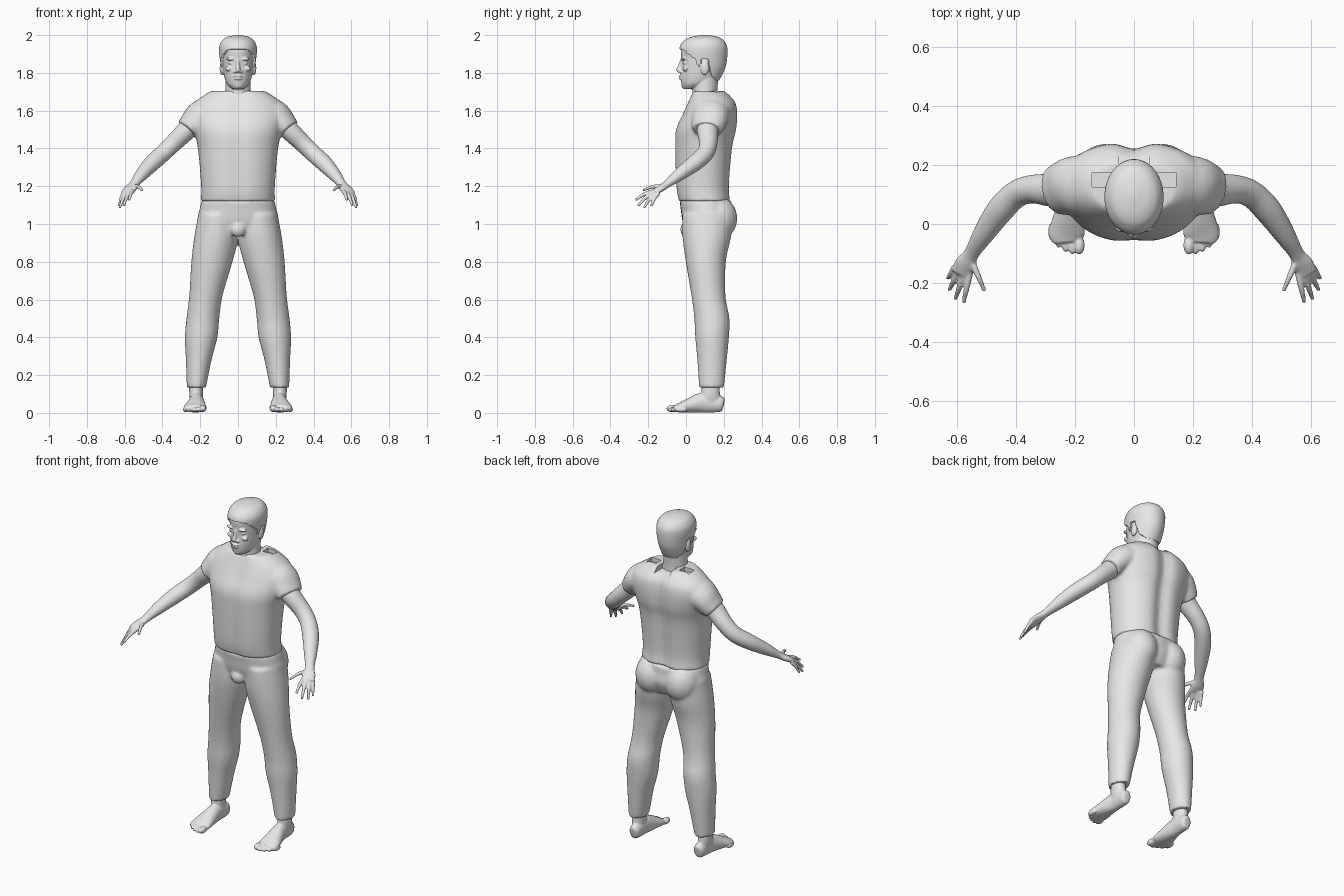
import bpy
import bmesh
import math
from mathutils import Vector, Matrix

default_cube = bpy.data.objects.get("Cube")
if default_cube:
    bpy.data.objects.remove(default_cube, do_unlink=True)

GREY = (0.8, 0.8, 0.8, 1)
grey = bpy.data.materials.new("plain grey")
grey.diffuse_color = GREY
grey.use_nodes = True
for node in grey.node_tree.nodes:
    if node.type == "BSDF_PRINCIPLED":
        node.inputs["Base Color"].default_value = GREY


def spline(keys, steps):
    """Smooth interpolation through a list of section keys."""
    samples = []
    for i in range(len(keys) - 1):
        before = keys[max(i - 1, 0)]
        start, end = keys[i], keys[i + 1]
        after = keys[min(i + 2, len(keys) - 1)]
        for k in range(steps):
            t = k / steps
            samples.append([
                b + t * ((c - a) + t * ((2 * a - 5 * b + 4 * c - d) + t * (3 * (b - c) + d - a))) / 2
                for a, b, c, d in zip(before, start, end, after)])
    samples.append(list(keys[-1]))
    return samples


def loft(bm, keys, flat=True, power=1.0, sides=32, steps=5):
    """Skin oval sections (x, y, z, half width, half depth)."""
    samples = spline(keys, steps)
    centres = [Vector(s[:3]) for s in samples]
    rings = []
    for i, (x, y, z, width, depth) in enumerate(samples):
        across, up = Vector((1, 0, 0)), Vector((0, 1, 0))
        if not flat:
            tangent = centres[min(i + 1, len(centres) - 1)] - centres[max(i - 1, 0)]
            across = tangent.cross(Vector((0, 0, 1))).normalized()
            up = across.cross(tangent).normalized()
        ring = []
        for j in range(sides):
            angle = math.tau * j / sides
            c, s = math.cos(angle), math.sin(angle)
            u = math.copysign(abs(c) ** power, c) * width
            v = math.copysign(abs(s) ** power, s) * depth
            ring.append(bm.verts.new(centres[i] + across * u + up * v))
        rings.append(ring)
    for low, high in zip(rings, rings[1:]):
        for j in range(sides):
            k = (j + 1) % sides
            bm.faces.new((low[j], low[k], high[k], high[j]))
    bm.faces.new(rings[0])
    bm.faces.new(rings[-1])


def ball(bm, centre, size):
    matrix = Matrix.Translation(centre) @ Matrix.Diagonal((*size, 1))
    bmesh.ops.create_uvsphere(bm, u_segments=20, v_segments=12, radius=1, matrix=matrix)


def make_object(name, bm):
    bmesh.ops.recalc_face_normals(bm, faces=bm.faces[:])
    mesh = bpy.data.meshes.new(name)
    bm.to_mesh(mesh)
    bm.free()
    obj = bpy.data.objects.new(name, mesh)
    bpy.context.scene.collection.objects.link(obj)
    return obj


def finish(obj):
    """Apply modifiers, colour and shade."""
    graph = bpy.context.evaluated_depsgraph_get()
    mesh = bpy.data.meshes.new_from_object(obj.evaluated_get(graph))
    obj.modifiers.clear()
    obj.data = mesh
    mesh.materials.clear()
    mesh.materials.append(grey)
    bpy.ops.object.select_all(action="DESELECT")
    obj.select_set(True)
    bpy.context.view_layer.objects.active = obj
    bpy.ops.object.shade_smooth_by_angle(angle=math.radians(50))


def blend(obj, voxel, smoothing):
    """Mirror overlapping volumes and melt them into one skin."""
    mirror = obj.modifiers.new("mirror", "MIRROR")
    mirror.use_mirror_merge = False
    remesh = obj.modifiers.new("melt", "REMESH")
    remesh.mode = "VOXEL"
    remesh.voxel_size = voxel
    smooth = obj.modifiers.new("soften", "SMOOTH")
    smooth.iterations = smoothing


# Shirt: torso with short sleeves and a groove down the back
bm = bmesh.new()
loft(bm, [(0, .1, 1.12, .197, .143), (0, .09, 1.2, .195, .146), (0, .095, 1.4, .212, .157),
          (0, .108, 1.5, .235, .165), (0, .128, 1.58, .25, .15), (0, .137, 1.64, .23, .132),
          (0, .13, 1.685, .175, .105), (0, .125, 1.704, .14, .088)], power=.9, sides=64)
for v in bm.verts:
    groove = math.exp(-(v.co.x / .045) ** 2)
    v.co.y += -.025 * groove if v.co.y > .12 else .008 * groove
loft(bm, [(.14, .135, 1.6, .1, .085), (.2, .13, 1.57, .1, .082), (.24, .12, 1.53, .092, .07),
          (.27, .112, 1.498, .08, .06)], flat=False)
shirt = make_object("shirt", bm)
blend(shirt, .009, 4)

# Notches around the back of the collar
bm = bmesh.new()
for centre, size in (((-.11, .15, 1.71), (.065, .05, .06)), ((.11, .15, 1.71), (.065, .05, .06)),
                     ((0, .2, 1.71), (.1, .09, .07))):
    bmesh.ops.create_cube(bm, size=1, matrix=Matrix.Translation(centre) @ Matrix.Diagonal((*size, 1)))
cutter = make_object("collar_cutter", bm)
cutter.hide_render = True
cut = shirt.modifiers.new("collar", "BOOLEAN")
cut.operation = "DIFFERENCE"
cut.object = cutter
finish(shirt)
bpy.data.objects.remove(cutter, do_unlink=True)

# Trousers: legs, hips and seat
bm = bmesh.new()
loft(bm, [(.22, .135, .135, .051, .066), (.208, .138, .28, .068, .078), (.195, .138, .4, .086, .089),
          (.186, .137, .5, .087, .093), (.17, .119, .62, .088, .09), (.138, .105, .8, .109, .106),
          (.115, .11, .93, .117, .128), (.105, .115, 1.05, .105, .135)])
loft(bm, [(0, .11, .95, .16, .11), (0, .115, 1.02, .212, .135), (0, .108, 1.08, .203, .136),
          (0, .103, 1.125, .193, .138)], power=.9)
ball(bm, (.1, .16, 1.03), (.1, .112, .12))
ball(bm, (0, 0, .97), (.04, .03, .04))
trousers = make_object("trousers", bm)
blend(trousers, .009, 4)
finish(trousers)

# Arms and hands with spread fingers
bm = bmesh.new()
loft(bm, [(.22, .12, 1.55, .06, .055), (.28, .115, 1.488, .056, .052), (.345, .118, 1.425, .048, .047),
          (.4, .1, 1.372, .046, .045), (.455, .045, 1.322, .046, .043), (.51, -.035, 1.262, .036, .033),
          (.55, -.1, 1.212, .026, .02), (.57, -.135, 1.188, .036, .018),
          (.585, -.17, 1.168, .037, .013)], flat=False)
fingers = [((.557, -.17, 1.175), (.576, -.262, 1.13)), ((.575, -.17, 1.17), (.604, -.25, 1.1)),
           ((.592, -.16, 1.165), (.624, -.22, 1.09)), ((.605, -.145, 1.165), (.629, -.182, 1.1)),
           ((.55, -.125, 1.2), (.508, -.222, 1.18))]
for root, tip in fingers:
    root, tip = Vector(root), Vector(tip)
    bend = root.lerp(tip, .55) + Vector((0, 0, .008))
    loft(bm, [(*root, .012, .012), (*bend, .01, .01), (*tip, .007, .007)], flat=False, sides=12)
    ball(bm, tip, (.008, .008, .008))
arms = make_object("arms", bm)
blend(arms, .005, 3)
finish(arms)

# Bare feet with toes
bm = bmesh.new()
loft(bm, [(.222, .13, .17, .036, .045), (.222, .13, .1, .036, .05), (.217, .125, .05, .034, .06)])
loft(bm, [(.215, .2, .045, .012, .022), (.215, .185, .047, .031, .042), (.217, .1, .055, .037, .054),
          (.222, .03, .042, .05, .042), (.227, -.03, .028, .061, .026),
          (.225, -.06, .022, .05, .018)], flat=False)
for i, reach in enumerate((-.102, -.102, -.094, -.079, -.056)):
    radius = .013 if i else .019
    ball(bm, (.186 + .023 * i, reach + .03, .004 + radius), (radius, .032, radius))
feet = make_object("feet", bm)
blend(feet, .005, 2)
finish(feet)

# Head, neck and facial features
bm = bmesh.new()
loft(bm, [(0, .1, 1.62, .08, .072), (0, .1, 1.7, .068, .066), (0, .105, 1.82, .066, .07)])
loft(bm, [(0, .025, 1.715, .03, .038), (0, .05, 1.74, .058, .074), (0, .075, 1.78, .073, .104),
          (0, .085, 1.83, .081, .109), (0, .09, 1.87, .085, .115), (0, .093, 1.93, .088, .119),
          (0, .095, 1.97, .07, .09), (0, .095, 1.99, .035, .05)])
loft(bm, [(0, -.018, 1.87, .01, .012), (0, -.028, 1.84, .009, .014), (0, -.036, 1.815, .014, .016),
          (0, -.03, 1.802, .016, .012)], sides=16)
ball(bm, (0, -.028, 1.782), (.024, .011, .006))
ball(bm, (0, -.027, 1.769), (.021, .011, .006))
ball(bm, (0, -.01, 1.733), (.02, .014, .014))
for side in (-1, 1):
    ball(bm, (side * .017, -.026, 1.806), (.009, .012, .008))
    ball(bm, (side * .038, -.014, 1.874), (.026, .014, .008))
    ball(bm, (side * .038, -.004, 1.852), (.015, .013, .008))
    ball(bm, (side * .048, -.002, 1.822), (.02, .016, .014))
    ball(bm, (side * .085, .1, 1.825), (.012, .022, .037))
head = make_object("head", bm)
blend(head, .004, 2)
finish(head)

# Hair cap, trimmed along the hairline and around the ears
HAIRLINE = [(-.06, 1.925), (-.02, 1.92), (.05, 1.865), (.06, 1.83), (.075, 1.83), (.085, 1.868),
            (.115, 1.868), (.13, 1.79), (.16, 1.755), (.25, 1.755)]


def hairline(y):
    for (ya, za), (yb, zb) in zip(HAIRLINE, HAIRLINE[1:]):
        if y <= yb:
            return za + (zb - za) * (y - ya) / (yb - ya)
    return HAIRLINE[-1][1]


bm = bmesh.new()
loft(bm, [(0, .09, 1.735, .072, .07), (0, .09, 1.79, .083, .102), (0, .092, 1.85, .093, .122),
          (0, .092, 1.93, .1, .127), (0, .095, 1.97, .085, .106), (0, .098, 1.99, .058, .072),
          (0, .1, 2, .015, .02)], sides=128, steps=14)
bald = [v for v in bm.verts if v.co.z < hairline(v.co.y)]
bmesh.ops.delete(bm, geom=bald, context="VERTS")
hair = make_object("hair", bm)
shell = hair.modifiers.new("thickness", "SOLIDIFY")
shell.thickness = .014
finish(hair)
